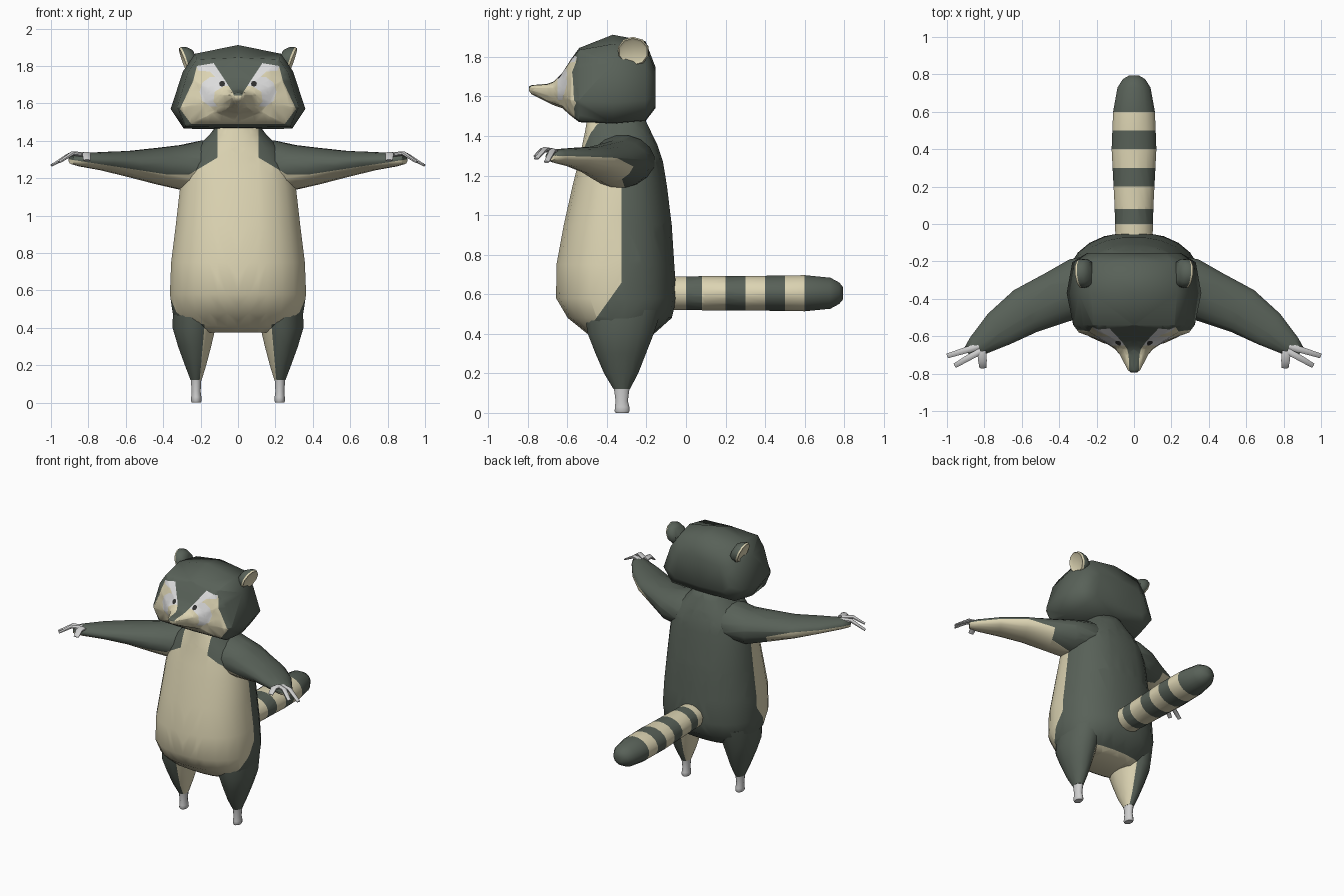
import bpy, bmesh, math
from mathutils import Vector

if "Cube" in bpy.data.objects:
    bpy.data.objects.remove(bpy.data.objects["Cube"])

X, Y, Z = Vector((1, 0, 0)), Vector((0, 1, 0)), Vector((0, 0, 1))
DARK, CREAM, WHITE, GREY, BLACK = range(5)
MATS = []
for label, col in (("dark green grey fur", (0.098, 0.12, 0.098)), ("cream fur", (0.72, 0.66, 0.45)),
                   ("white fur", (0.72, 0.72, 0.72)), ("light grey claw", (0.62, 0.62, 0.62)),
                   ("black eye", (0.03, 0.03, 0.03))):
    m = bpy.data.materials.new(label)
    m.diffuse_color = (*col, 1)
    m.use_nodes = True
    m.node_tree.nodes["Principled BSDF"].inputs["Base Color"].default_value = m.diffuse_color
    MATS.append(m)


def loft(rings):
    """Skin a list of rings with triangles and close both ends."""
    bm = bmesh.new()
    vs = [[bm.verts.new(p) for p in r] for r in rings]
    n = len(vs[0])
    for a, b in zip(vs, vs[1:]):
        for i in range(n):
            bm.faces.new((a[i], a[(i + 1) % n], b[(i + 1) % n], b[i]))
    bm.faces.new(vs[0])
    bm.faces.new(vs[-1])
    bmesh.ops.recalc_face_normals(bm, faces=bm.faces[:])
    bmesh.ops.triangulate(bm, faces=bm.faces[:])
    return bm


def tube(path, n=16, axis=None, power=2.0):
    """Loft of ellipses; each station is x, y, z, half width, half height."""
    pts = [Vector(p[:3]) for p in path]
    rings = []
    for i, p in enumerate(path):
        t = axis or (pts[min(i + 1, len(pts) - 1)] - pts[max(i - 1, 0)]).normalized()
        h = X.copy() if abs(t.z) > 0.9 else t.cross(Z).normalized()
        u = h.cross(t)
        ring = []
        for k in range(n):
            a = 2 * math.pi * (k + 0.5) / n
            c, s = math.cos(a), math.sin(a)
            c = math.copysign(abs(c) ** (2 / power), c)
            s = math.copysign(abs(s) ** (2 / power), s)
            ring.append(pts[i] + h * (p[3] * c) + u * (p[4] * s))
        rings.append(ring)
    return loft(rings)


def split(bm, co, no, where=lambda c: True, clear=False):
    faces = [f for f in bm.faces if where(f.calc_center_median())]
    geom = set(faces)
    for f in faces:
        geom.update(f.edges)
        geom.update(f.verts)
    bmesh.ops.bisect_plane(bm, geom=list(geom), dist=1e-5, plane_co=co, plane_no=no, clear_inner=clear)


def cut(bm, pts, axis=Y, where=lambda c: True):
    """Cut along the lines of a drawing seen down the given axis."""
    at = (lambda p: Vector((p[0], 0, p[1]))) if axis == Y else (lambda p: Vector((0, p[0], p[1])))
    for a, b in zip(pts, pts[1:]):
        split(bm, at(a), (at(b) - at(a)).cross(axis).normalized(), where)


def inside(pts, u, v):
    hit = False
    for (a, b), (c, d) in zip(pts, pts[1:] + pts[:1]):
        if (b > v) != (d > v) and u < (c - a) * (v - b) / (d - b) + a:
            hit = not hit
    return hit


def paint(bm, rule):
    for f in bm.faces:
        f.material_index = rule(f.calc_center_median())


def finish(name, bm, mirror=True, angle=50):
    me = bpy.data.meshes.new(name)
    bm.to_mesh(me)
    bm.free()
    for m in MATS:
        me.materials.append(m)
    ob = bpy.data.objects.new(name, me)
    bpy.context.collection.objects.link(ob)
    bpy.ops.object.select_all(action='DESELECT')
    ob.select_set(True)
    bpy.context.view_layer.objects.active = ob
    bpy.ops.object.shade_smooth_by_angle(angle=math.radians(angle))
    if mirror:
        ob.modifiers.new("mirror", 'MIRROR')
    return ob


# Colour borders of belly and arms, front view (x, z)
BELLY = [(-0.1, 1.31), (0.11, 1.31), (0.26, 1.22), (0.38, 1.22), (0.9, 1.30), (0.95, 0.2), (-0.1, 0.2)]

# Torso
bm = tube([(0, -.33, .375, .24, .13), (0, -.33, .40, .32, .17), (0, -.335, .48, .352, .265),
           (0, -.352, .58, .367, .307), (0, -.357, .75, .36, .30), (0, -.345, .95, .335, .275),
           (0, -.335, 1.15, .312, .24), (0, -.33, 1.27, .285, .215), (0, -.335, 1.36, .225, .19),
           (0, -.345, 1.43, .155, .165), (0, -.355, 1.49, .11, .145)], 24, Z, 2.3)
split(bm, (0, 0, 0), X, clear=True)
cut(bm, [(-.325, 1.5), (-.325, .66), (-.51, .40)], X)
cut(bm, BELLY[:4])
cut(bm, [(.11, 1.2), (.11, 1.5)])
cut(bm, [(.18, 0), (.18, .4)], where=lambda c: c.z < .5)


def torso_rule(c):
    if c.z < .41 and c.x < .18:
        return CREAM
    front = c.y < -.325 and c.z > .66 + (c.y + .325) * 1.405
    return CREAM if front and (c.x < .11 or inside(BELLY, c.x, c.z)) else DARK


paint(bm, torso_rule)
finish("torso", bm, angle=70)

# Arms: the cream underside reaches higher on the outer side than in front
bm = tube([(.06, -.32, 1.275, .13, .13), (.18, -.32, 1.27, .165, .135), (.3, -.34, 1.257, .16, .122),
           (.42, -.395, 1.265, .145, .10), (.58, -.465, 1.277, .13, .07), (.72, -.56, 1.291, .103, .05),
           (.84, -.652, 1.298, .06, .036), (.89, -.685, 1.297, .03, .022)], 16)


def outer(c):
    return c.x > .3 and c.y > -.34 - .586 * (c.x - .3)


split(bm, (.3, -.34, 0), Vector((.586, 1, 0)).normalized())
cut(bm, [(.3, 1.275), (.9, 1.30)], where=outer)
cut(bm, BELLY[:5], where=lambda c: not outer(c))
cut(bm, [(-.325, 0), (-.325, 1)], X, lambda c: c.x < .45)


def arm_rule(c):
    if outer(c):
        return CREAM if c.z < 1.275 + (c.x - .3) * .0417 and c.y < -.30 else DARK
    return CREAM if inside(BELLY, c.x, c.z) and (c.x > .34 or c.y < -.325) else DARK


paint(bm, arm_rule)
finish("arm", bm, angle=70)

# Claws
for i, path in enumerate((
        [(.83, -.655, 1.322, .018, .014), (.90, -.675, 1.325, .018, .012), (.997, -.705, 1.268, .014, .006)],
        [(.82, -.68, 1.325, .018, .014), (.885, -.715, 1.333, .018, .012), (.957, -.757, 1.285, .014, .006)],
        [(.815, -.68, 1.325, .026, .014), (.81, -.73, 1.33, .025, .012), (.808, -.768, 1.295, .02, .006)])):
    bm = tube(path, 8)
    paint(bm, lambda c: GREY)
    finish(f"claw_{i + 1}", bm)

# Legs
bm = tube([(.22, -.32, .52, .13, .20), (.235, -.33, .40, .117, .17), (.232, -.33, .30, .09, .13),
           (.227, -.328, .20, .058, .088), (.224, -.325, .12, .03, .042)], 16, Z)
cut(bm, [(.18, .4), (.205, .12)])
paint(bm, lambda c: CREAM if c.x < .18 + (.4 - c.z) * .0893 else DARK)
finish("leg", bm)

# Feet
bm = tube([(.224, -.325, .125, .029, .041), (.224, -.325, .06, .025, .032), (.223, -.323, .03, .028, .038),
           (.223, -.323, .008, .029, .039), (.223, -.323, 0, .024, .033)], 12, Z)
paint(bm, lambda c: GREY)
finish("foot", bm)

# Tail with stripes
bands = [0, .08, .2, .3, .4, .5, .6]
bm = tube([(0, -.12, .605, .10, .085), (0, .1, .605, .106, .088), (0, .4, .605, .122, .09),
           (0, .6, .605, .114, .093), (0, .73, .605, .09, .08), (0, .775, .605, .06, .055),
           (0, .795, .605, .025, .03)], 16, Y)
for y in bands:
    split(bm, (0, y, 0), Y)
paint(bm, lambda c: CREAM if sum(c.y > b for b in bands) in (0, 2, 4, 6) else DARK)
finish("tail", bm, mirror=False)

# Head and snout: half outlines (x, z) from back to front, running top to bottom
HEAD = {
    -.155: [(0, 1.75), (.17, 1.73), (.22, 1.68), (.25, 1.60), (.20, 1.55), (0, 1.54)],
    -.205: [(0, 1.88), (.20, 1.85), (.27, 1.75), (.33, 1.58), (.26, 1.48), (0, 1.475)],
    -.37: [(0, 1.912), (.23, 1.865), (.295, 1.77), (.36, 1.57), (.29, 1.465), (0, 1.46)],
    -.54: [(0, 1.845), (.22, 1.835), (.27, 1.76), (.325, 1.58), (.28, 1.475), (0, 1.47)],
    -.58: [(0, 1.79), (.17, 1.785), (.235, 1.72), (.295, 1.58), (.23, 1.505), (0, 1.50)],
    -.625: [(0, 1.72), (.09, 1.72), (.16, 1.68), (.17, 1.61), (.12, 1.55), (0, 1.54)],
    -.67: [(0, 1.675), (.06, 1.672), (.095, 1.65), (.1, 1.61), (.07, 1.565), (0, 1.556)],
    -.70: [(0, 1.664), (.045, 1.66), (.075, 1.645), (.075, 1.61), (.05, 1.578), (0, 1.57)],
    -.78: [(0, 1.657), (.022, 1.655), (.034, 1.645), (.032, 1.63), (.02, 1.615), (0, 1.61)],
    -.793: [(0, 1.65), (.01, 1.649), (.018, 1.643), (.017, 1.634), (.01, 1.628), (0, 1.627)]}
bm = loft([[(x, y, z) for x, z in h] + [(-x, y, z) for x, z in h[-2:0:-1]] for y, h in HEAD.items()])
split(bm, (0, 0, 0), X, clear=True)


def disc(x, z, r, n=10):
    return [(x + r * math.cos(2 * math.pi * k / n), z + r * math.sin(2 * math.pi * k / n)) for k in range(n)]


# Face markings: later shapes lie over earlier ones
MARKS = [(CREAM, [(-.01, 1.49), (.25, 1.49), (.31, 1.57), (.24, 1.72), (.22, 1.80), (.13, 1.815),
                  (.028, 1.66), (.022, 1.642), (-.01, 1.642)]),
         (WHITE, [(.13, 1.815), (.22, 1.80), (.215, 1.775), (.15, 1.77), (.10, 1.72), (.067, 1.72)]),
         (WHITE, disc(.122, 1.662, .084)),
         (BLACK, disc(.085, 1.705, .016, 8))]
split(bm, (0, -.65, 0), Y)
for mat, shape in MARKS:
    near = (lambda c: c.y < -.54 and abs(c.x - .085) < .07) if mat == BLACK else (lambda c: c.y < -.54)
    cut(bm, shape + shape[:1], where=near)


def face_rule(c):
    mat = DARK
    if c.y < -.54:
        for m, shape in MARKS:
            if inside(shape, c.x, c.z):
                # white stops at the dark forehead stripe and at the cream snout
                if m == WHITE and (c.y < -.65 or not inside(MARKS[0][1], c.x, c.z)):
                    continue
                mat = m
    return mat


paint(bm, face_rule)
finish("head", bm, angle=75)

# Ears: flat-faced discs leaning outwards, cream on the outer face
ear_axis = Vector((1, -.1, -.35)).normalized()
mid = Vector((.29, -.267, 1.827))
bm = tube([(.225, -.26, 1.83, .06, .06), (.25, -.262, 1.83, .078, .074), (.28, -.266, 1.828, .081, .078),
           (.292, -.267, 1.827, .074, .071), (.284, -.267, 1.829, .06, .056)], 10, ear_axis)
paint(bm, lambda c: CREAM if (c - mid).dot(ear_axis) > -.0085 else DARK)
finish("ear", bm)
